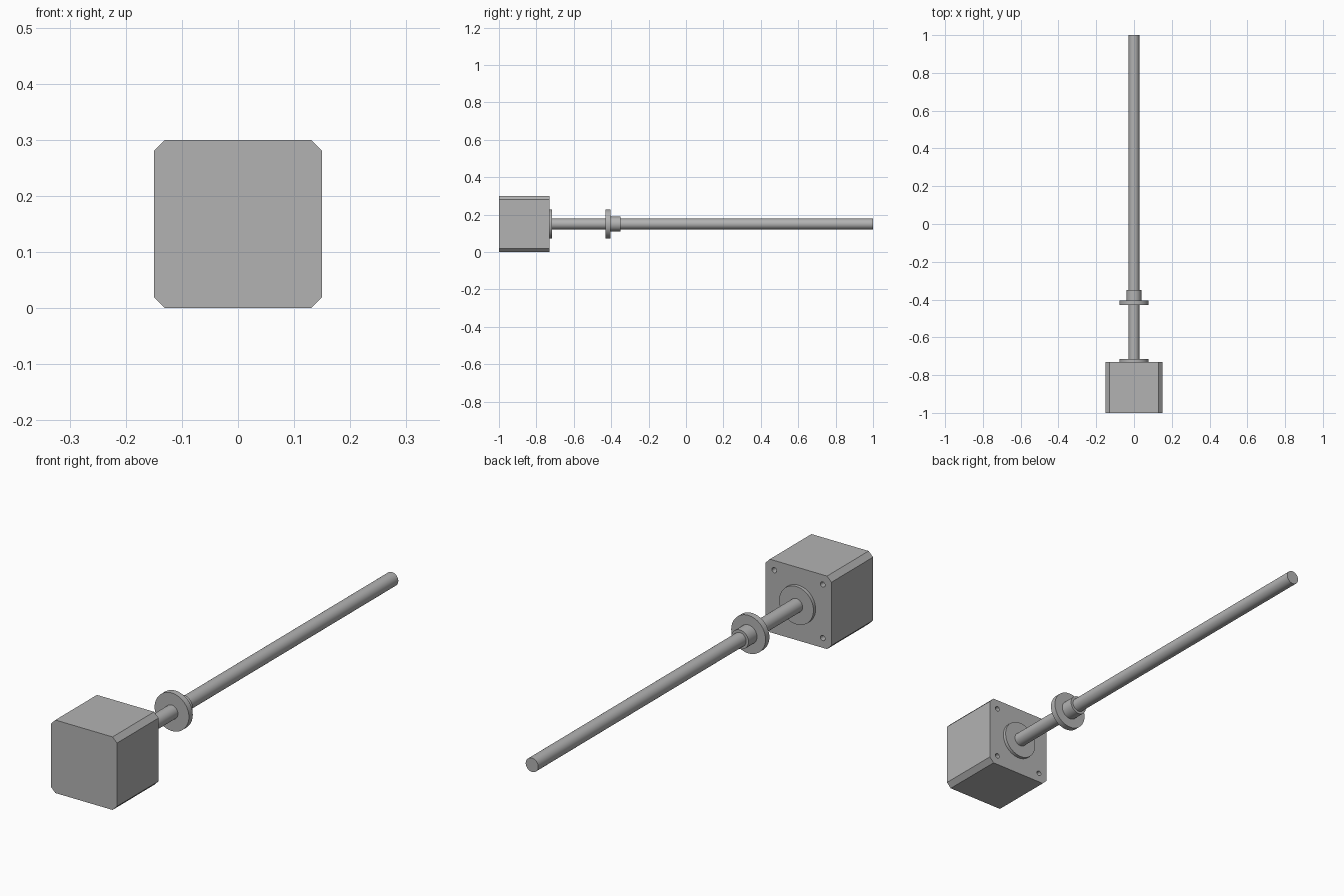
import bpy
import bmesh
import math

cube = bpy.data.objects.get("Cube")
if cube:
    bpy.data.objects.remove(cube, do_unlink=True)

AXIS_Z = 0.15            # height of the shaft axis
HALF = 0.15              # half width of the motor
FACE_Y = -0.73           # mounting face of the motor

steel = bpy.data.materials.new("grey steel")
steel.use_nodes = True
GREY = (0.45, 0.45, 0.45, 1)
steel.diffuse_color = GREY
steel.node_tree.nodes["Principled BSDF"].inputs["Base Color"].default_value = GREY


def select_only(obj):
    bpy.ops.object.select_all(action="DESELECT")
    obj.select_set(True)
    bpy.context.view_layer.objects.active = obj


def finish(obj):
    obj.data.materials.append(steel)
    select_only(obj)
    bpy.ops.object.shade_smooth_by_angle(angle=math.radians(30))


def lathe(name, profile, sides=64):
    """Solid of revolution about the shaft axis from (radius, y) points."""
    bm = bmesh.new()
    rings = []
    for radius, y in profile:
        angles = [2 * math.pi * i / sides for i in range(sides)]
        rings.append([bm.verts.new((radius * math.cos(a), y, AXIS_Z + radius * math.sin(a)))
                      for a in angles])
    for low, high in zip(rings, rings[1:]):
        for i in range(sides):
            j = (i + 1) % sides
            bm.faces.new((low[i], low[j], high[j], high[i]))
    bm.faces.new(rings[0])
    bm.faces.new(rings[-1])
    bmesh.ops.recalc_face_normals(bm, faces=bm.faces)
    mesh = bpy.data.meshes.new(name)
    bm.to_mesh(mesh)
    bm.free()
    obj = bpy.data.objects.new(name, mesh)
    bpy.context.collection.objects.link(obj)
    return obj


# Motor body: a block with its four lengthwise edges chamfered
bm = bmesh.new()
bmesh.ops.create_cube(bm, size=1)
for v in bm.verts:
    v.co.x *= 2 * HALF
    v.co.z = v.co.z * 2 * HALF + AXIS_Z
    v.co.y = FACE_Y if v.co.y > 0 else -1
long_edges = [e for e in bm.edges if abs(e.verts[0].co.y - e.verts[1].co.y) > 0.1]
bmesh.ops.bevel(bm, geom=long_edges, offset=0.02, segments=1, affect="EDGES")
mesh = bpy.data.meshes.new("motor_body")
bm.to_mesh(mesh)
bm.free()
body = bpy.data.objects.new("motor_body", mesh)
bpy.context.collection.objects.link(body)

# Four blind screw holes in the mounting face
for sx in (-1, 1):
    for sz in (-1, 1):
        cutter = lathe("hole_cutter", [(0.0107, FACE_Y - 0.03), (0.0107, FACE_Y + 0.02)], 24)
        cutter.location = (sx * 0.11, 0, sz * 0.11)
        cutter.hide_render = True
        cut = body.modifiers.new("screw_hole", "BOOLEAN")
        cut.operation = "DIFFERENCE"
        cut.solver = "EXACT"
        cut.object = cutter
        select_only(body)
        bpy.ops.object.modifier_apply(modifier=cut.name)
        bpy.data.objects.remove(cutter, do_unlink=True)
finish(body)

# Round pilot boss on the mounting face
finish(lathe("pilot_boss", [(0.078, FACE_Y), (0.078, -0.716)]))

# Long lead screw
finish(lathe("lead_screw", [(0.0284, -0.72), (0.0284, 1)]))

# Flanged nut riding on the screw
finish(lathe("flanged_nut", [(0.078, -0.43), (0.078, -0.405), (0.039, -0.405), (0.039, -0.35)]))
